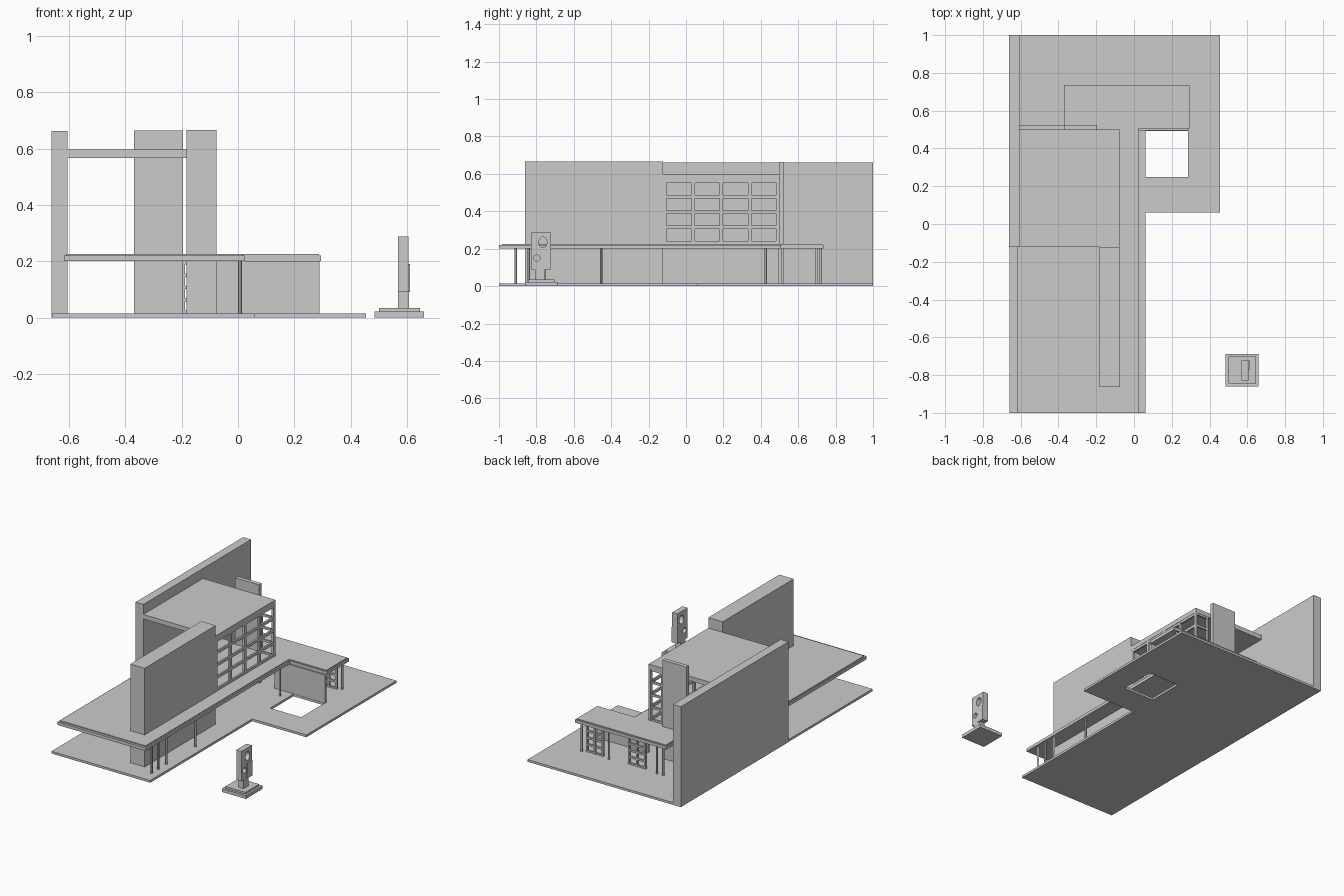
import bpy, bmesh, math
from mathutils import Matrix

if "Cube" in bpy.data.objects:
    bpy.data.objects.remove(bpy.data.objects["Cube"])


def finish(name, bm):
    bmesh.ops.recalc_face_normals(bm, faces=bm.faces)
    me = bpy.data.meshes.new(name)
    bm.to_mesh(me)
    bm.free()
    ob = bpy.data.objects.new(name, me)
    bpy.context.collection.objects.link(ob)
    return ob


def add_box(bm, x0, x1, y0, y1, z0, z1):
    m = Matrix.Translation(((x0 + x1) / 2, (y0 + y1) / 2, (z0 + z1) / 2)) \
        @ Matrix.Diagonal((x1 - x0, y1 - y0, z1 - z0, 1))
    bmesh.ops.create_cube(bm, size=1, matrix=m)


def box(name, *b):
    bm = bmesh.new()
    add_box(bm, *b)
    return finish(name, bm)


def prism(name, pts, z0, z1):
    """Plan outline extruded upward."""
    bm = bmesh.new()
    f = bm.faces.new([bm.verts.new((x, y, z0)) for x, y in pts])
    r = bmesh.ops.extrude_face_region(bm, geom=[f])
    top = [v for v in r["geom"] if isinstance(v, bmesh.types.BMVert)]
    bmesh.ops.translate(bm, vec=(0, 0, z1 - z0), verts=top)
    return finish(name, bm)


def cylinder(name, loc, r, h, seg=12, axis='Z'):
    bm = bmesh.new()
    m = Matrix.Translation(loc)
    if axis == 'X':
        m = m @ Matrix.Rotation(math.pi / 2, 4, 'Y')
    bmesh.ops.create_cone(bm, cap_ends=True, segments=seg, radius1=r, radius2=r, depth=h, matrix=m)
    ob = finish(name, bm)
    bpy.context.view_layer.objects.active = ob
    ob.select_set(True)
    bpy.ops.object.shade_smooth_by_angle()
    ob.select_set(False)
    return ob


def cut(ob, cutter):
    mod = ob.modifiers.new("cut", 'BOOLEAN')
    mod.operation = 'DIFFERENCE'
    mod.solver = 'EXACT'
    mod.object = cutter
    bpy.context.view_layer.objects.active = ob
    bpy.ops.object.modifier_apply(modifier=mod.name)
    bpy.data.objects.remove(cutter)


def window(name, along, a0, a1, d, z0, z1, cols, rows, bar=0.014, depth=0.014):
    """Grid of bars; runs along x or y at depth coordinate d."""
    bm = bmesh.new()

    def piece(p0, p1, q0, q1, t):
        if along == 'x':
            add_box(bm, p0, p1, d - t, d + t, q0, q1)
        else:
            add_box(bm, d - t, d + t, p0, p1, q0, q1)

    for i in range(cols + 1):
        p = a0 + (a1 - a0 - bar) * i / cols
        piece(p, p + bar, z0, z1, depth / 2)
    for j in range(rows + 1):
        q = z0 + (z1 - z0 - bar) * j / rows
        piece(a0, a1, q, q + bar, depth / 2 - 0.001)
    return finish(name, bm)


# ground plate with the pool opening
base = prism("ground_plate", [(-.66, -1), (.06, -1), (.06, .062), (.455, .062), (.455, 1), (-.66, 1)], 0, .015)
cut(base, box("pool_cutter", .06, .286, .25, .492, -.1, .1))

# tall walls
box("side_wall", -.662, -.605, -.122, 1, 0, .662)
box("front_wall", -.182, -.077, -.862, -.122, .01, .665)
box("rear_tall_panel", -.37, -.195, .498, .525, .01, .664)
box("pool_wall", -.08, .289, .494, .51, .01, .2)

# lower roof: fascia layer plus a thin inset top layer
prism("lower_roof", [(-.618, -1), (.025, -1), (.025, .505), (.295, .505), (.295, .735),
                     (-.37, .735), (-.37, .525), (-.618, .525)], .2, .22)
prism("lower_roof_cap", [(-.61, -.985), (.016, -.985), (.016, .51), (.288, .51), (.288, .728),
                         (-.363, .728), (-.363, .52), (-.61, .52)], .219, .226)

# upper storey roof and glazing frames
box("upper_roof", -.606, -.077, -.122, .5, .566, .596)
window("upper_side_window", 'y', -.122, .5, -.085, .224, .568, 4, 4, .018)
window("upper_rear_window", 'x', -.182, -.078, .492, .224, .568, 1, 4, .014)

# ground floor rear windows
window("rear_window_a", 'x', -.2, -.072, .7, .013, .2, 2, 4, .012)
window("rear_window_b", 'x', .11, .236, .7, .013, .2, 2, 4, .012)

# slim posts
posts = [(.007, y) for y in (-.91, -.841, -.757, -.454, .427)] + [(x, .717) for x in (.258, .06, -.29, -.335)]
for i, (x, y) in enumerate(posts):
    cylinder(f"post_{i + 1}", (x, y, .108), .007, .19)

# free-standing sculpture on a stepped plinth
box("plinth_base", .485, .66, -.86, -.687, 0, .022)
box("plinth_step", .5, .646, -.845, -.702, .022, .034)
box("sculpture_stem", .568, .607, -.808, -.755, .03, .092)
slab = box("sculpture_slab", .568, .606, -.829, -.722, .09, .287)
box("sculpture_raised_plate", .604, .611, -.772, -.722, .09, .19)
hole = cylinder("hole_cutter", (.587, 0, 0), .022, .2, 32, 'X')
hole.data.transform(Matrix.Translation((0, -.765, .234)) @ Matrix.Diagonal((1, 1, 1.3, 1)))
cut(slab, hole)
cut(slab, cylinder("small_hole_cutter", (.587, -.798, .15), .017, .2, 32, 'X'))
